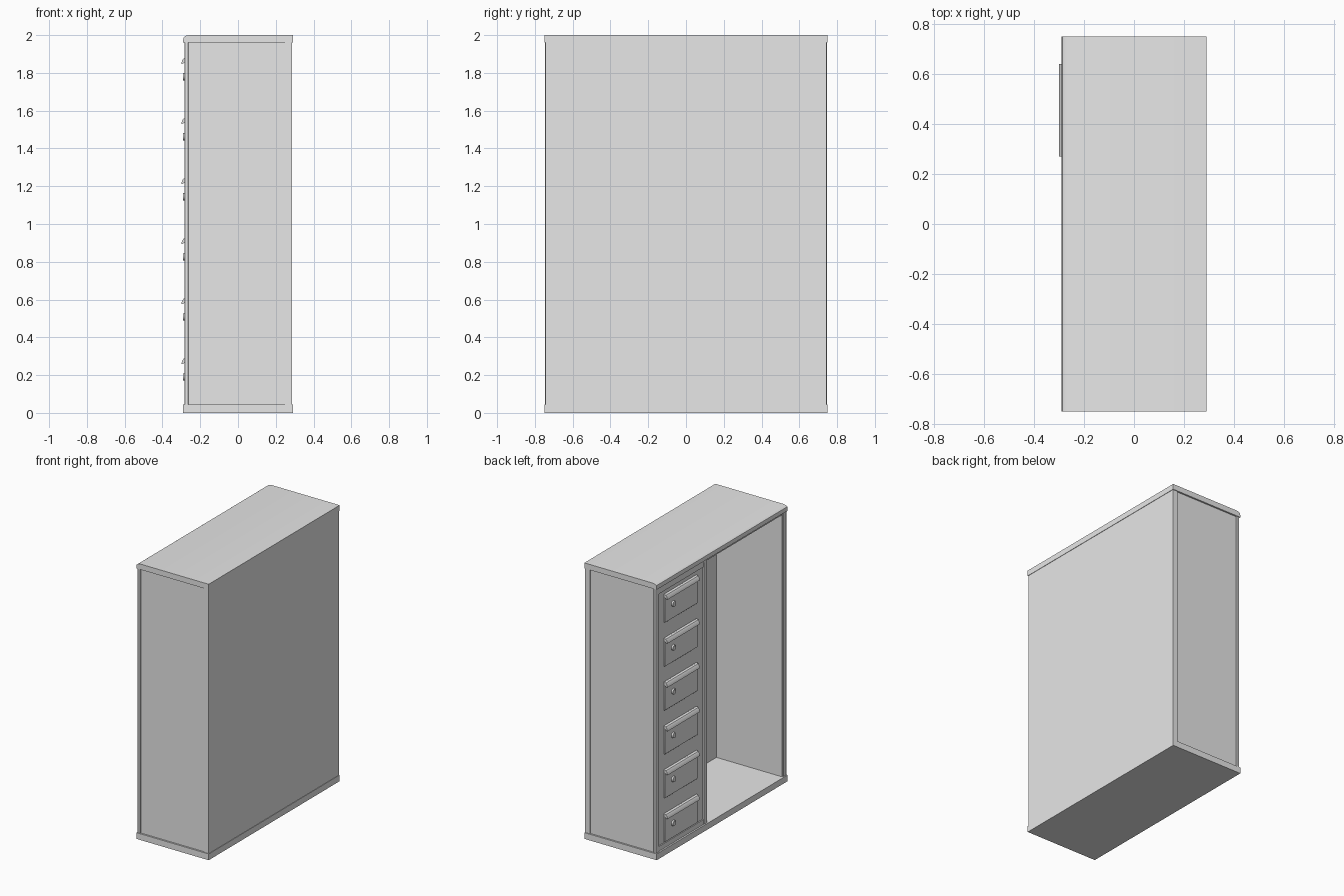
import bpy
import bmesh
from math import radians
from mathutils import Matrix

cube = bpy.data.objects.get("Cube")
if cube:
    bpy.data.objects.remove(cube, do_unlink=True)

grey = bpy.data.materials.new("light grey metal")
grey.use_nodes = True
grey.diffuse_color = (0.8, 0.8, 0.8, 1)
grey.node_tree.nodes["Principled BSDF"].inputs["Base Color"].default_value = (0.8, 0.8, 0.8, 1)


def finish(name, bm):
    bmesh.ops.recalc_face_normals(bm, faces=bm.faces)
    mesh = bpy.data.meshes.new(name)
    bm.to_mesh(mesh)
    bm.free()
    mesh.materials.append(grey)
    obj = bpy.data.objects.new(name, mesh)
    bpy.context.collection.objects.link(obj)
    return obj


def box(name, x, y, z, bevel=0):
    """Box between the (low, high) pairs x, y and z."""
    bm = bmesh.new()
    bmesh.ops.create_cube(bm, size=1)
    for v in bm.verts:
        v.co = [(a + b) / 2 + c * (b - a) for (a, b), c in zip((x, y, z), v.co)]
    obj = finish(name, bm)
    if bevel:
        mod = obj.modifiers.new("soft edges", "BEVEL")
        mod.width, mod.segments = bevel, 2
    return obj


def extrude_y(name, profile, y0, y1):
    """Prism along y from an (x, z) profile."""
    bm = bmesh.new()
    face = bm.faces.new([bm.verts.new((x, y0, z)) for x, z in profile])
    new = bmesh.ops.extrude_face_region(bm, geom=[face])["geom"]
    verts = [g for g in new if isinstance(g, bmesh.types.BMVert)]
    bmesh.ops.translate(bm, verts=verts, vec=(0, y1 - y0, 0))
    return finish(name, bm)


# Top slab with a rounded open-side edge, and plinth
extrude_y("top_slab", [(0.29, 1.96), (0.29, 2), (-0.26, 2), (-0.277, 1.996),
                       (-0.287, 1.988), (-0.29, 1.975), (-0.29, 1.96)], -0.75, 0.75)
box("base_slab", (-0.29, 0.29), (-0.75, 0.75), (0, 0.045))

# Carcass
box("back_panel", (0.25, 0.287), (-0.745, 0.745), (0.04, 1.97))
for label, s in (("right", -1), ("left", 1)):
    box(label + "_side_panel", (-0.275, 0.26), sorted((s * 0.705, s * 0.738)), (0.04, 1.965))
    box(label + "_edge_post", (-0.283, -0.262), sorted((s * 0.71, s * 0.746)), (0.04, 1.965), 0.003)
box("top_rail", (-0.28, -0.25), (-0.72, 0.72), (1.945, 1.965))

# Locker column with a raised frame around its front
box("divider", (-0.28, 0.26), (0.16, 0.195), (0.04, 1.965))
box("locker_body", (-0.27, 0.26), (0.18, 0.715), (0.04, 1.965))
box("locker_frame_top", (-0.278, -0.26), (0.18, 0.715), (1.91, 1.965))
box("locker_frame_bottom", (-0.278, -0.26), (0.18, 0.715), (0.04, 0.08))

# Six doors, each with a hooded pull and a round lock
for i in range(6):
    top = 0.29 + 0.318 * i
    n = str(i + 1)
    box("door_" + n, (-0.279, -0.265), (0.265, 0.64), (top - 0.205, top), 0.003)
    extrude_y("pull_" + n, [(-0.275, top), (-0.287, top - 0.003), (-0.296, top - 0.014),
                            (-0.30, top - 0.032), (-0.294, top - 0.032),
                            (-0.275, top - 0.02)], 0.27, 0.64)
    bm = bmesh.new()
    bmesh.ops.create_cone(bm, cap_ends=True, segments=20, radius1=0.022,
                          radius2=0.019, depth=0.02,
                          matrix=Matrix.Translation((-0.28, 0.545, top - 0.10))
                          @ Matrix.Rotation(radians(-90), 4, "Y"))
    finish("lock_" + n, bm)
    box("keyhole_" + n, (-0.292, -0.285), (0.542, 0.548), (top - 0.11, top - 0.09))

# Smooth the curved parts, keep the corners crisp
bpy.ops.object.select_all(action="DESELECT")
for obj in bpy.context.collection.objects:
    if obj.type == "MESH" and grey.name in obj.data.materials:
        obj.select_set(True)
        bpy.context.view_layer.objects.active = obj
bpy.ops.object.shade_smooth_by_angle(angle=radians(35))
